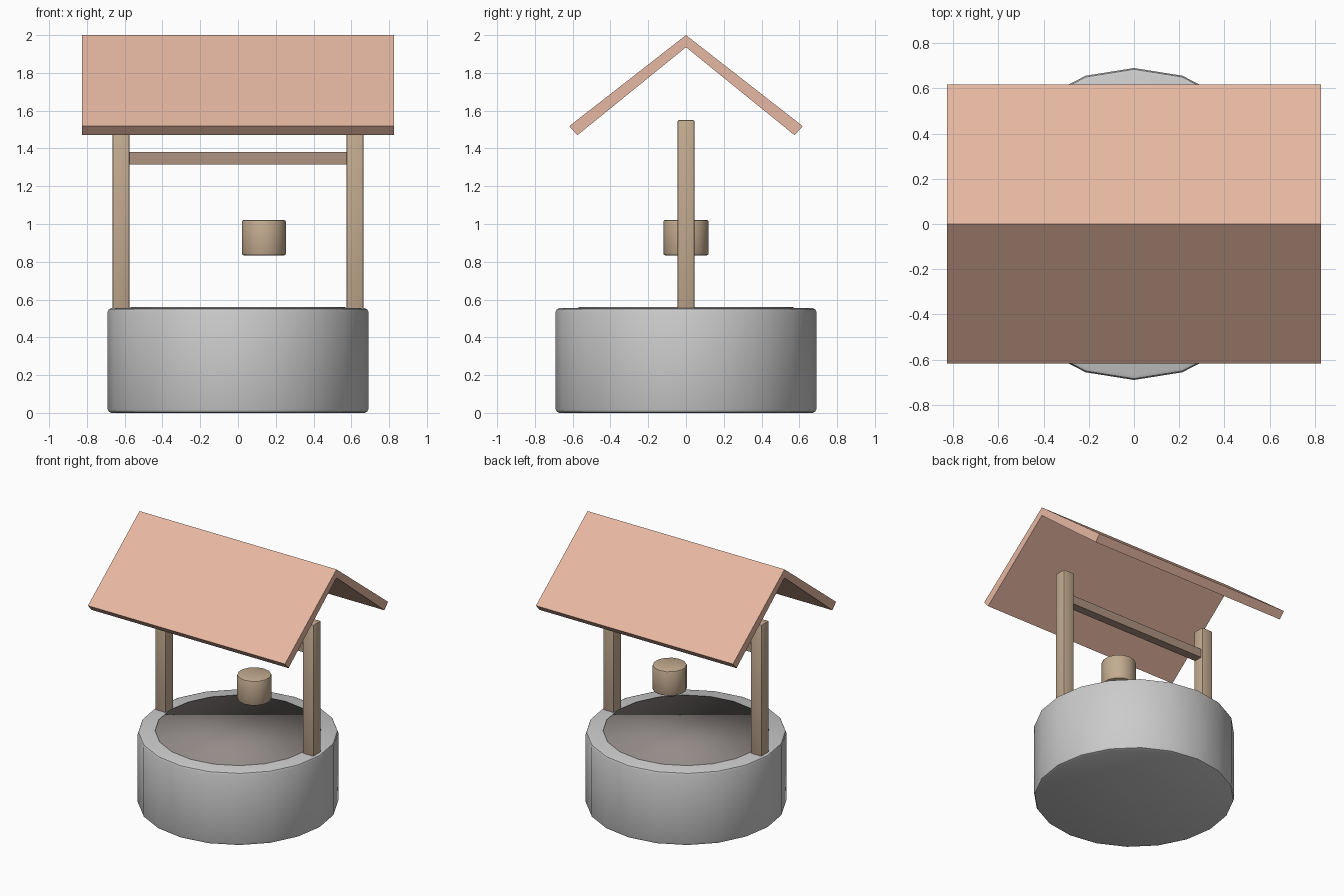
import bpy
import bmesh

if "Cube" in bpy.data.objects:
    bpy.data.objects.remove(bpy.data.objects["Cube"])


def material(name, rgb):
    m = bpy.data.materials.new(name)
    m.diffuse_color = (*rgb, 1)
    m.use_nodes = True
    m.node_tree.nodes["Principled BSDF"].inputs["Base Color"].default_value = m.diffuse_color
    return m


WOOD = material("wood", (0.55, 0.41, 0.28))
DARK_WOOD = material("dark_wood", (0.42, 0.29, 0.22))
TILE = material("tile", (0.80, 0.48, 0.36))
WATER = material("water", (0.29, 0.26, 0.25))


def finish(obj, name, mat, bevel=0):
    obj.name = obj.data.name = name
    if mat:
        obj.data.materials.append(mat)
    if bevel:
        mod = obj.modifiers.new("Bevel", 'BEVEL')
        mod.width = bevel
        mod.segments = 2
        mod.limit_method = 'ANGLE'
        bpy.context.view_layer.objects.active = obj
        bpy.ops.object.modifier_apply(modifier=mod.name)
        bpy.ops.object.shade_smooth_by_angle()
    return obj


def drum(name, sides, radius, z0, z1, x=0, mat=None, bevel=0):
    bpy.ops.mesh.primitive_cylinder_add(vertices=sides, radius=radius, depth=z1 - z0,
                                        location=(x, 0, (z0 + z1) / 2))
    return finish(bpy.context.object, name, mat, bevel)


def box(name, size, loc, mat, bevel=0):
    bpy.ops.mesh.primitive_cube_add(size=1, location=loc)
    obj = bpy.context.object
    obj.scale = size
    bpy.ops.object.transform_apply(location=False, rotation=False, scale=True)
    return finish(obj, name, mat, bevel)


# Stone ring with rounded rims
drum("stone_basin", 20, 0.69, 0, 0.555, bevel=0.02)

# Water disc just above the rim, smoothed right across its edge
water = drum("water", 20, 0.57, 0.50, 0.56, mat=WATER)
water.data.shade_smooth()

# Posts on the rim and the crossbar between them
for side, label in ((-1, "left"), (1, "right")):
    box(label + "_post", (0.09, 0.09, 1.0), (side * 0.62, 0, 1.05), WOOD, 0.008)
box("crossbar", (1.20, 0.065, 0.065), (0, 0, 1.348), DARK_WOOD)

# Hanging bucket
drum("bucket", 14, 0.12, 0.833, 1.022, x=0.137, mat=WOOD, bevel=0.012)

# Gabled roof: half profile mirrored, extruded along x
half = [(0.618, 1.518), (0.575, 1.47)]
profile = [(0, 2.0)] + half + [(0, 1.936)] + [(-y, z) for y, z in reversed(half)]
bm = bmesh.new()
ends = [[bm.verts.new((x, y, z)) for y, z in profile] for x in (-0.827, 0.827)]
for ring in ends:  # each gable end is two quads meeting at the ridge
    bm.faces.new(ring[:4])
    bm.faces.new([ring[0]] + ring[3:])
for i in range(6):
    j = (i + 1) % 6
    bm.faces.new((ends[0][i], ends[0][j], ends[1][j], ends[1][i]))
# drop the unused inner edge crossings by keeping outward normals consistent
bmesh.ops.recalc_face_normals(bm, faces=bm.faces)
mesh = bpy.data.meshes.new("roof")
bm.to_mesh(mesh)
bm.free()
roof = bpy.data.objects.new("roof", mesh)
bpy.context.collection.objects.link(roof)
finish(roof, "roof", TILE)
